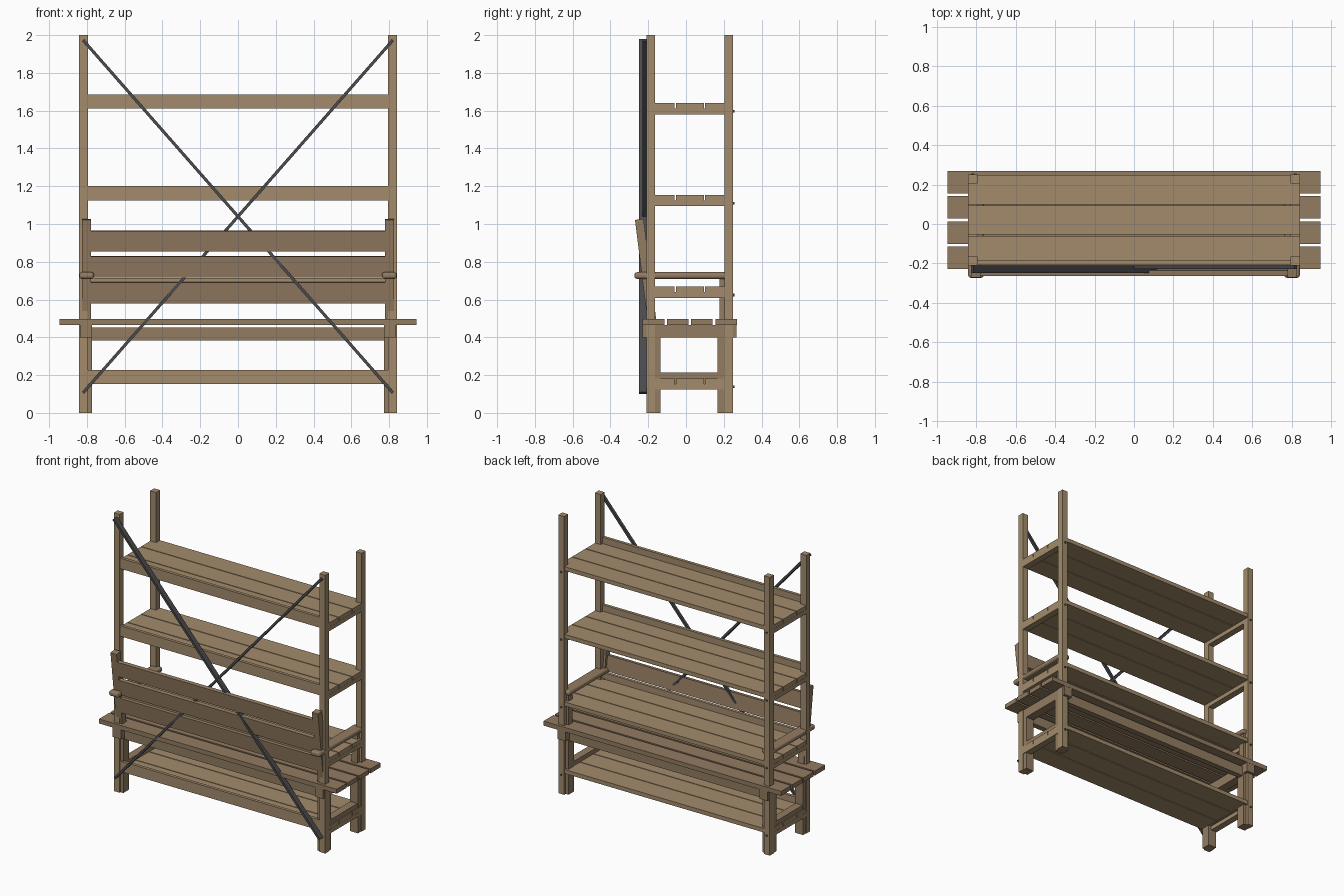
import bpy, bmesh, math
from mathutils import Matrix, Vector

if "Cube" in bpy.data.objects:
    bpy.data.objects.remove(bpy.data.objects["Cube"])

def material(name, rgb):
    m = bpy.data.materials.new(name)
    m.diffuse_color = (*rgb, 1)
    m.use_nodes = True
    m.node_tree.nodes["Principled BSDF"].inputs["Base Color"].default_value = m.diffuse_color
    return m

RACK = material("rack_wood", (0.36, 0.26, 0.15))
BENCH = material("bench_wood", (0.29, 0.20, 0.12))
METAL = material("dark_metal", (0.07, 0.07, 0.075))

def box(name, x, y, z, mat, matrix=None, bevel=0):
    """Box from (min, max) ranges, with an optional transform."""
    bm = bmesh.new()
    bmesh.ops.create_cube(bm, size=1)
    for v in bm.verts:
        v.co = Vector([(r[0] + r[1]) / 2 + c * (r[1] - r[0])
                       for r, c in zip((x, y, z), v.co)])
    if bevel:
        bmesh.ops.bevel(bm, geom=bm.edges[:], offset=bevel, segments=3,
                        affect='EDGES', profile=0.5)
    if matrix:
        bm.transform(matrix)
    me = bpy.data.meshes.new(name)
    bm.to_mesh(me)
    bm.free()
    me.materials.append(mat)
    ob = bpy.data.objects.new(name, me)
    bpy.context.collection.objects.link(ob)
    return ob

def pair(name, x, *args, **kw):
    """The same box on both the left and right side."""
    box(name + "_right", x, *args, **kw)
    box(name + "_left", (-x[1], -x[0]), *args, **kw)

# ---- Shelf rack ----
pair("rack_front_post", (0.794, 0.841), (-0.21, -0.165), (0, 2), RACK)
pair("rack_back_post", (0.794, 0.841), (0.204, 0.25), (0, 2), RACK)

for i in range(4):
    top = 0.182 + 0.486 * i
    pair(f"shelf_rail_{i}", (0.794, 0.841), (-0.165, 0.204), (top - 0.059, top - 0.029), RACK)
    for j in range(3):
        y0 = -0.208 + 0.154 * j
        box(f"shelf_board_{i}_{j}", (-0.84, 0.84), (y0, y0 + 0.148), (top - 0.029, top), RACK)
    box(f"shelf_lip_{i}", (-0.794, 0.794), (-0.208, -0.186), (top, top + 0.046), RACK)
    # screw heads on the back posts
    for s in (-1, 1):
        bpy.ops.mesh.primitive_cylinder_add(vertices=12, radius=0.007, depth=0.012,
            location=(s * 0.817, 0.251, top - 0.044), rotation=(math.pi / 2, 0, 0))
        bpy.context.object.name = f"screw_{i}_{'left' if s < 0 else 'right'}"
        bpy.context.object.data.materials.append(METAL)

# Crossed braces
length = math.hypot(1.64, 1.867)
angle = math.atan2(1.867, 1.64)
for name, a, y in (("brace_falling", angle, (-0.2475, -0.209)),
                   ("brace_rising", -angle, (-0.229, -0.209))):
    m = Matrix.Translation((0, 0, 1.04)) @ Matrix.Rotation(a, 4, 'Y')
    box(name, (-length / 2, length / 2), y, (-0.008, 0.008), METAL, m)

# ---- Bench ----
for j in range(4):
    y0 = -0.229 + 0.128 * j
    box(f"seat_slat_{j}", (-0.945, 0.945), (y0, y0 + 0.114), (0.465, 0.497), BENCH)
pair("seat_side_bearer", (0.772, 0.836), (-0.229, 0.268), (0.398, 0.465), BENCH)
pair("bench_rear_leg", (0.772, 0.836), (-0.2, -0.135), (0, 0.398), BENCH)
pair("bench_front_leg", (0.772, 0.836), (0.167, 0.232), (0, 0.398), BENCH)
pair("bench_side_stretcher", (0.776, 0.832), (-0.14, 0.172), (0.152, 0.213), BENCH)
for name, y in (("rear", (-0.188, -0.148)), ("front", (0.18, 0.22))):
    box(f"seat_{name}_beam", (-0.775, 0.775), y, (0.382, 0.452), BENCH)

# Leaning backrest: local y = 0 is its outer face
tilt = Matrix.Translation((0, -0.2475, 0.84)) @ Matrix.Rotation(math.atan(0.125), 4, 'X')
pair("backrest_post", (0.777, 0.825), (0, 0.046), (-0.44, 0.183), BENCH, tilt)
for j, (a, b) in enumerate(((0.014, 0.124), (-0.124, -0.013), (-0.262, -0.151))):
    box(f"backrest_board_{j}", (-0.777, 0.777), (0, 0.028), (a, b), BENCH, tilt)

# Armrests and their supports
pair("armrest", (0.762, 0.84), (-0.273, 0.235), (0.709, 0.745), BENCH, bevel=0.014)
pair("armrest_support", (0.777, 0.825), (0.177, 0.225), (0.497, 0.711), BENCH)
